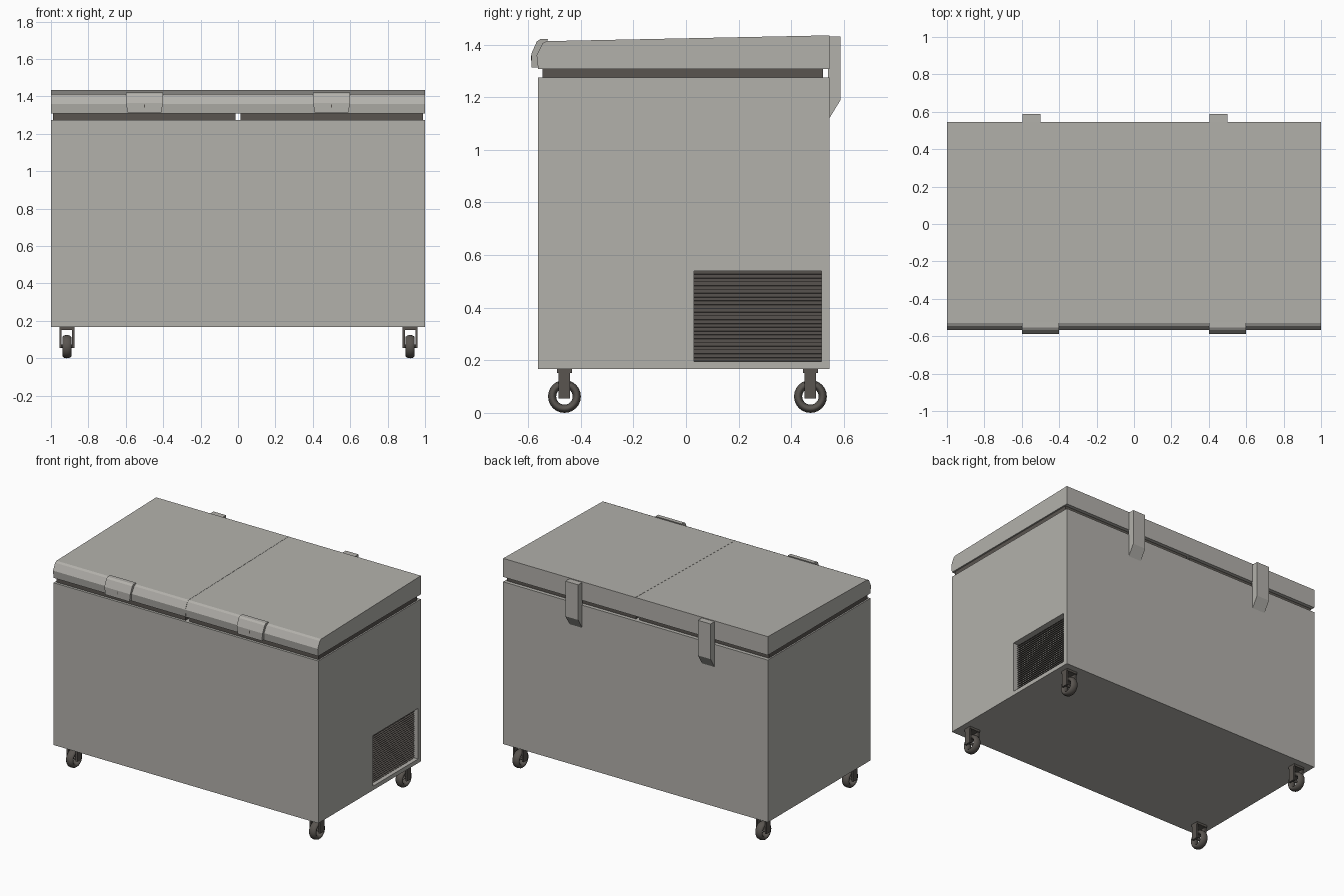
import bpy, bmesh, math
from mathutils import Matrix, Vector

if "Cube" in bpy.data.objects:
    bpy.data.objects.remove(bpy.data.objects["Cube"])


def material(name, rgb):
    m = bpy.data.materials.new(name)
    m.diffuse_color = (*rgb, 1)
    m.use_nodes = True
    m.node_tree.nodes["Principled BSDF"].inputs["Base Color"].default_value = m.diffuse_color
    return m


GREY = material("warm grey enamel", (0.45, 0.44, 0.41))
DARK = material("dark rubber", (0.10, 0.09, 0.08))


def finish(bm, name, mat):
    bmesh.ops.recalc_face_normals(bm, faces=bm.faces)
    me = bpy.data.meshes.new(name)
    bm.to_mesh(me)
    bm.free()
    ob = bpy.data.objects.new(name, me)
    bpy.context.collection.objects.link(ob)
    if mat:
        me.materials.append(mat)
    return ob


def add_box(bm, x0, x1, y0, y1, z0, z1):
    m = Matrix.Translation(((x0 + x1) / 2, (y0 + y1) / 2, (z0 + z1) / 2))
    bmesh.ops.create_cube(bm, size=1, matrix=m @ Matrix.Diagonal((x1 - x0, y1 - y0, z1 - z0, 1)))


def box(name, mat, *b):
    bm = bmesh.new()
    add_box(bm, *b)
    return finish(bm, name, mat)


def add_prism(bm, pts, step):
    """Extrude a closed 3D outline by the vector step."""
    f = bm.faces.new([bm.verts.new(p) for p in pts])
    new = bmesh.ops.extrude_face_region(bm, geom=[f], use_keep_orig=True)["geom"]
    bmesh.ops.translate(bm, verts=[v for v in new if isinstance(v, bmesh.types.BMVert)], vec=Vector(step))


def side_prism(name, mat, profile, x0, x1):
    bm = bmesh.new()
    add_prism(bm, [(x0, y, z) for y, z in profile], (x1 - x0, 0, 0))
    return finish(bm, name, mat)


# Cabinet with the vent recess cut into its right side
cabinet = box("cabinet", GREY, -1, 1, -0.562, 0.545, 0.167, 1.275)
cutter = box("vent_cutter", None, 0.93, 1.1, 0.03, 0.515, 0.195, 0.54)
cutter.hide_render = True
mod = cabinet.modifiers.new("vent", "BOOLEAN")
mod.object, mod.operation, mod.solver = cutter, "DIFFERENCE", "EXACT"
bpy.context.view_layer.objects.active = cabinet
bpy.ops.object.modifier_apply(modifier="vent")
bpy.data.objects.remove(cutter)

# Vent louvres, outer edge low
bm = bmesh.new()
COUNT = 24
p = (0.54 - 0.195) / COUNT
for i in range(COUNT):
    z = 0.195 + i * p
    t = 0.0015 if i < COUNT - 1 else 0
    add_prism(bm, [(0.972, 0.03, z), (0.972, 0.03, z + 0.0015),
                   (0.946, 0.03, z + p + t), (0.946, 0.03, z + p - 0.0015 + t)], (0, 0.485, 0))
finish(bm, "vent_louvres", DARK)

# Two lids with their gaskets
LID = [(-0.562, 1.308), (-0.568, 1.36), (-0.545, 1.405), (-0.53, 1.413), (0.545, 1.435), (0.545, 1.308)]
for side, s in (("left", -1), ("right", 1)):
    x0, x1 = sorted((s * 0.0008, s))
    side_prism(side + "_lid", GREY, LID, x0, x1)
    x0, x1 = sorted((s * 0.014, s * 0.99))
    box(side + "_gasket", DARK, x0, x1, -0.545, 0.52, 1.275, 1.308)

# Front handles, narrowing to the bottom, with a small keyhole plate
HANDLE = [(-0.55, 1.313), (-0.588, 1.313), (-0.588, 1.365), (-0.567, 1.412), (-0.553, 1.421), (-0.525, 1.421)]
for side, cx in (("left", -0.5), ("right", 0.5)):
    h = side_prism(side + "_handle", GREY, HANDLE, cx - 0.098, cx + 0.098)
    for v in h.data.vertices:
        if v.co.z < 1.33:
            v.co.x = cx + (v.co.x - cx) * 0.93
    box(side + "_keyhole", DARK, cx - 0.003, cx + 0.003, -0.589, -0.58, 1.34, 1.358)

# Rear hinges
HINGE = [(0.54, 1.43), (0.588, 1.43), (0.588, 1.19), (0.545, 1.12), (0.54, 1.12)]
for side, x in (("left", -0.597), ("right", 0.403)):
    side_prism(side + "_hinge", GREY, HINGE, x, x + 0.096)


# Casters: ring wheel, axle and fork
def caster(name, x, y):
    bpy.ops.mesh.primitive_torus_add(major_segments=24, minor_segments=10, major_radius=0.047,
                                     minor_radius=0.0155, location=(x, y, 0.0625),
                                     rotation=(0, math.pi / 2, 0))
    w = bpy.context.object
    w.name = name + "_wheel"
    w.scale.z = 1.65
    w.data.materials.append(DARK)
    bpy.ops.object.shade_smooth_by_angle(angle=math.radians(40))
    bm = bmesh.new()
    for s in (-1, 1):
        a, b = sorted((x + s * 0.028, x + s * 0.04))
        add_box(bm, a, b, y - 0.022, y + 0.022, 0.055, 0.168)
    add_box(bm, x - 0.04, x + 0.04, y - 0.028, y + 0.028, 0.152, 0.168)
    bmesh.ops.create_cone(bm, cap_ends=True, segments=12, radius1=0.009, radius2=0.009, depth=0.08,
                          matrix=Matrix.Translation((x, y, 0.065)) @ Matrix.Rotation(math.pi / 2, 4, "Y"))
    finish(bm, name + "_fork", DARK)


for side, x in (("left", -0.915), ("right", 0.92)):
    for end, y in (("front", -0.462), ("rear", 0.473)):
        caster(f"{end}_{side}_caster", x, y)
